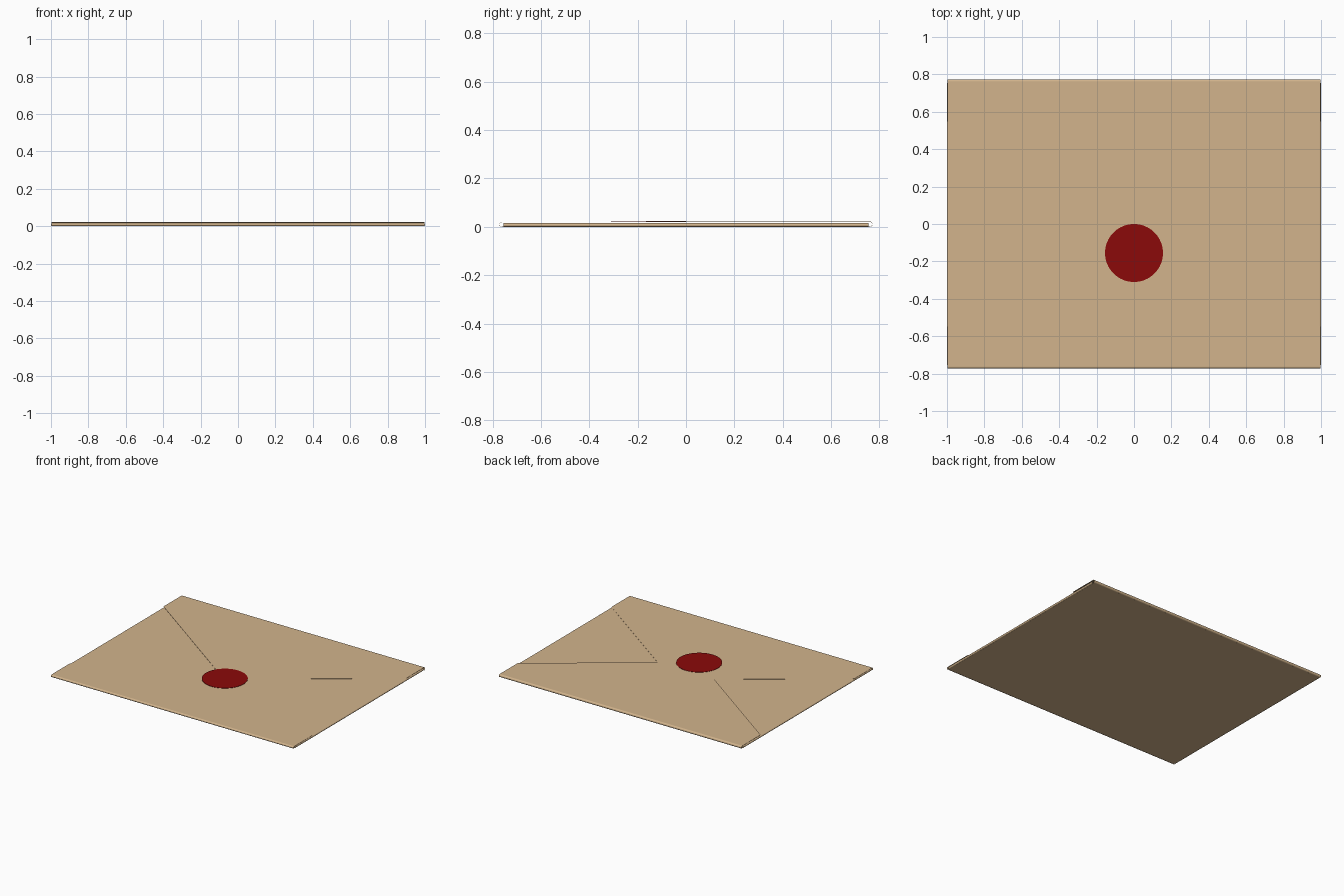
import bpy, bmesh, math
from mathutils import Matrix, Vector

if "Cube" in bpy.data.objects:
    bpy.data.objects.remove(bpy.data.objects["Cube"])

T = 0.0014            # paper thickness
HX, HY = 1.0, 0.772   # half size of the envelope


def material(name, rgb):
    m = bpy.data.materials.new(name)
    m.diffuse_color = (*rgb, 1)
    m.use_nodes = True
    m.node_tree.nodes["Principled BSDF"].inputs["Base Color"].default_value = m.diffuse_color
    return m


paper = material("tan paper", (0.645, 0.456, 0.262))
wax = material("dark red wax", (0.258, 0.003, 0.003))


def make(name, bm, mat):
    me = bpy.data.meshes.new(name)
    bm.normal_update()
    bm.to_mesh(me)
    bm.free()
    ob = bpy.data.objects.new(name, me)
    bpy.context.collection.objects.link(ob)
    me.materials.append(mat)
    return ob


def sheet(name, rows, turn=0):
    """Sheet of paper from rows (distance out, height, half width), turned about z."""
    bm = bmesh.new()
    loops = []
    for d, z, w in rows:
        xs = (-w, w) if w > 0 else (0,)
        loops.append([bm.verts.new((x, d, z)) for x in xs])
    for a, b in zip(loops, loops[1:]):
        bm.faces.new(a + b[::-1])
    bm.transform(Matrix.Rotation(turn, 4, 'Z'))
    ob = make(name, bm, paper)
    s = ob.modifiers.new("thickness", 'SOLIDIFY')
    s.thickness, s.offset = T, 0
    return ob


def flap(name, turn, reach, top, crease, shoulder, tip):
    """Rounded fold at the edge, then a flap that tapers to its tip."""
    z0, z1 = T / 2, top - T / 2
    r = (z1 - z0) / 2
    out = reach - T / 2 - r
    rows = []
    for i in range(13):
        a = -math.pi / 2 + math.pi * i / 12
        rows.append((out + r * math.cos(a), z0 + r + r * math.sin(a), crease))
    rows += [(shoulder, z1, crease), (tip, z1, 0)]
    sheet(name, rows, turn)


# back panel
sheet("back_panel", [(-HY + 0.01, T / 2, HX - 0.008), (HY - 0.01, T / 2, HX - 0.008)])

# side flaps, then bottom flap, then top flap over them
flap("left_flap", math.pi / 2, HX, 0.0150, 0.755, 0.93, 0.12)
flap("right_flap", -math.pi / 2, HX, 0.0150, 0.755, 0.93, 0.12)
flap("bottom_flap", math.pi, HY, 0.0182, HX - 0.002, 0.55, -0.165)
flap("top_flap", 0, HY, 0.0214, HX - 0.002, 0.55, -0.165)

# wax seal
bm = bmesh.new()
bmesh.ops.create_cone(bm, cap_ends=True, segments=64, radius1=0.155,
                      radius2=0.155, depth=0.0022)
bm.transform(Matrix.Translation(Vector((0, -0.155, 0.0224))))
make("wax_seal", bm, wax)
